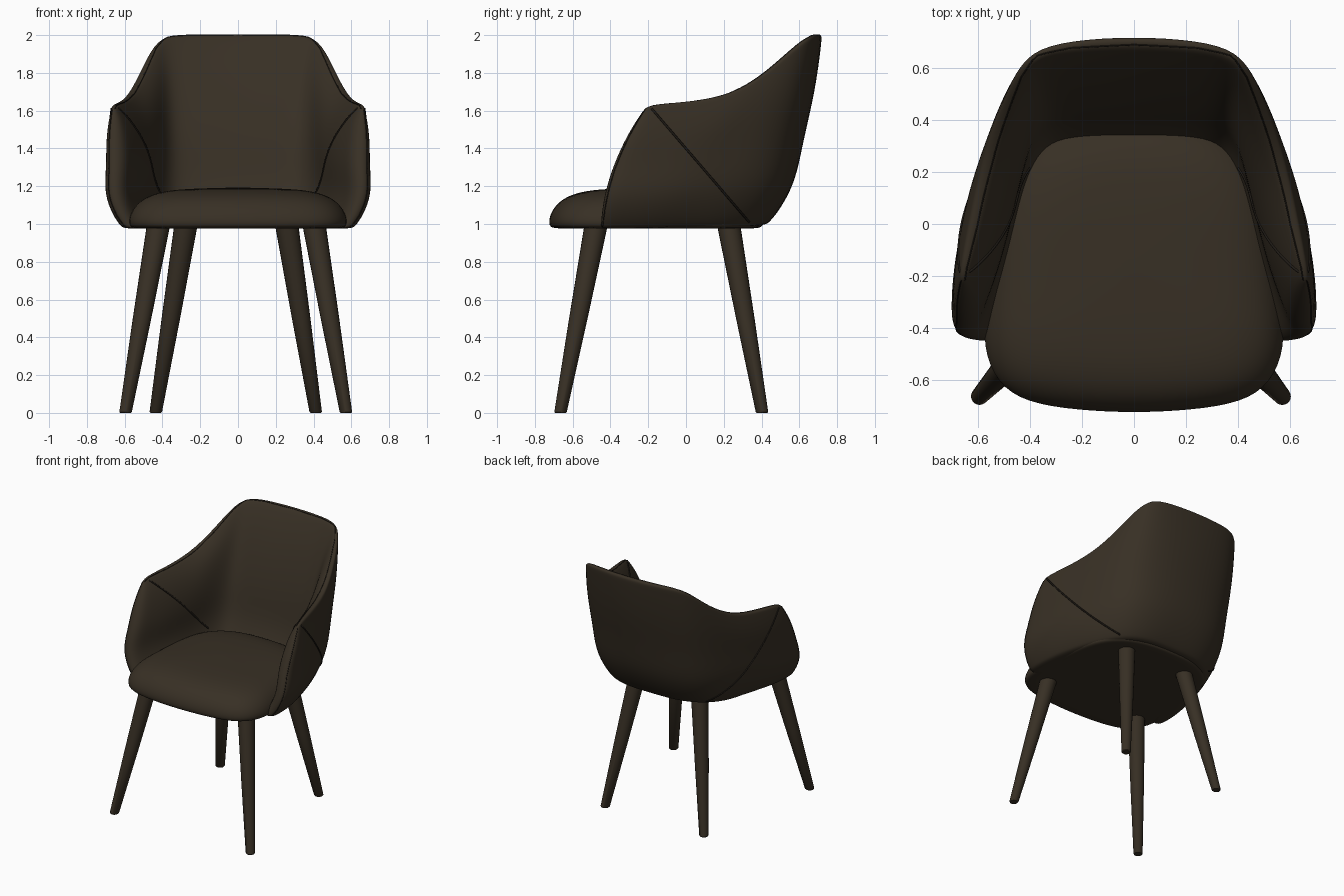
import bpy, bmesh, math
from mathutils import Vector
from mathutils.bvhtree import BVHTree

if "Cube" in bpy.data.objects:
    bpy.data.objects.remove(bpy.data.objects["Cube"])


def material(name, colour):
    m = bpy.data.materials.new(name)
    m.use_nodes = True
    m.diffuse_color = colour
    bsdf = m.node_tree.nodes["Principled BSDF"]
    bsdf.inputs["Base Color"].default_value = colour
    bsdf.inputs["Roughness"].default_value = 0.8
    return m


FABRIC = material("dark brown upholstery", (0.039, 0.029, 0.018, 1))
SEAM = material("dark seam", (0.014, 0.011, 0.008, 1))


def loft(name, rings, levels=0, close=True):
    """Skin closed rings of equal length and cap both ends."""
    bm = bmesh.new()
    rows = [[bm.verts.new(p) for p in ring] for ring in rings]
    n = len(rows[0])
    for a, b in zip(rows, rows[1:]):
        for i in range(n):
            j = (i + 1) % n
            bm.faces.new((a[i], a[j], b[j], b[i]))
    for row in (rows[0], rows[-1]):
        if close:
            bm.faces.new(row)
        else:
            # ladder of quads pairing the outer and inner halves of a section
            for i in range(n // 2 - 1):
                bm.faces.new((row[i], row[i + 1], row[n - 2 - i], row[n - 1 - i]))
    bmesh.ops.recalc_face_normals(bm, faces=bm.faces)
    mesh = bpy.data.meshes.new(name)
    bm.to_mesh(mesh)
    bm.free()
    mesh.materials.append(FABRIC)
    ob = bpy.data.objects.new(name, mesh)
    bpy.context.collection.objects.link(ob)
    if levels:
        sub = ob.modifiers.new("smooth", "SUBSURF")
        sub.levels = sub.render_levels = levels
    bpy.ops.object.select_all(action="DESELECT")
    ob.select_set(True)
    bpy.context.view_layer.objects.active = ob
    if levels:
        bpy.ops.object.shade_smooth()
    else:
        bpy.ops.object.shade_smooth_by_angle(angle=math.radians(40))
    return ob


def piping(name, points, radius):
    curve = bpy.data.curves.new(name, "CURVE")
    curve.dimensions = "3D"
    curve.bevel_depth = radius
    curve.bevel_resolution = 1
    spline = curve.splines.new("POLY")
    spline.points.add(len(points) - 1)
    for sp, p in zip(spline.points, points):
        sp.co = (*p, 1)
    curve.materials.append(SEAM)
    ob = bpy.data.objects.new(name, curve)
    bpy.context.collection.objects.link(ob)


# Shell: rim, middle and bottom point, and thickness factor, from back centre to arm front
STATIONS = [
    ((0, .725, 2.005), (0, .625, 1.43), (0, .42, .99), 1.05),
    ((.25, .71, 2.005), (.25, .605, 1.43), (.22, .42, .99), 1),
    ((.395, .67, 2.0), (.43, .535, 1.42), (.38, .35, .985), .82),
    ((.46, .575, 1.935), (.53, .39, 1.40), (.46, .23, .98), .82),
    ((.52, .43, 1.80), (.59, .23, 1.36), (.52, .10, .98), .9),
    ((.585, .24, 1.68), (.65, .06, 1.33), (.57, -.08, .98), 1),
    ((.635, .0, 1.645), (.685, -.12, 1.31), (.60, -.22, .975), .95),
    ((.668, -.17, 1.635), (.70, -.28, 1.30), (.61, -.36, .975), .75),
    ((.668, -.22, 1.61), (.695, -.395, 1.30), (.605, -.455, .975), .5),
]
flip = lambda p: (-p[0], p[1], p[2])
stations = [(flip(a), flip(b), flip(c), f) for a, b, c, f in STATIONS[:0:-1]] + STATIONS
STEPS = (0, .03, .12, .28, .5, .72, .9, .97, 1)


def outer(station, v):
    """Curve through the three points, with a fuller belly low down."""
    t, m, b = (Vector(p) for p in station[:3])
    p = t * (1 - v) * (1 - 2 * v) + m * 4 * v * (1 - v) + b * v * (2 * v - 1)
    belly = .6 * max(0, v - .5) * (1 - v)
    return p + Vector((m.x, m.y + .35, 0)).normalized() * belly


def thickness(v):
    return .035 + .19 * (1 - (1 - v) ** 5) - .06 * v


sections, inner_rim, front_edges = [], [], []
last = len(stations) - 1
for i, st in enumerate(stations):
    outs, ins = [], []
    for v in STEPS:
        p = outer(st, v)
        along = outer(stations[min(i + 1, last)], v) - outer(stations[max(i - 1, 0)], v)
        inward = Vector((along.y, -along.x, 0)).normalized()
        if inward.dot(Vector((0, -.1, 0)) - Vector((p.x, p.y, 0))) < 0:
            inward = -inward
        outs.append(p)
        ins.append(p + inward * thickness(v) * st[3])
    sections.append(outs + ins[::-1])
    inner_rim.append(ins[0])
    if i in (0, last):
        front_edges.append(outs)
shell = loft("backrest_and_arms", sections, levels=2, close=False)

# Seams laid on the shell surface
bpy.context.view_layer.update()
tree = BVHTree.FromObject(shell, bpy.context.evaluated_depsgraph_get())


def on_surface(points, n=6):
    dense = [a.lerp(b, k / n) for a, b in zip(points, points[1:]) for k in range(n)]
    return [tree.find_nearest(p)[0] for p in dense + [points[-1]]]


piping("rim_seam", on_surface(inner_rim), .003)
for side, edge, label in ((-1, front_edges[0], "right"), (1, front_edges[1], "left")):
    piping(label + "_arm_front_seam", on_surface(edge), .003)
    inside, outside = [], []
    for k in range(31):
        z = 1.61 - k * .02
        y = -.19 + (1.62 - z) * .86
        hit = tree.ray_cast(Vector((2 * side, y, z)), Vector((-side, 0, 0)))[0]
        if hit:
            outside.append(hit)
        hit = tree.ray_cast(Vector((0, y, z)), Vector((side, 0, 0)))[0]
        if hit and z > 1.14:
            inside.append(hit)
    piping(label + "_arm_panel_seam", inside[::-1] + outside, .006)

# Seat cushion: one plan outline, scaled ring by ring into a dome
half = [(0, -.73), (.22, -.72), (.42, -.69), (.53, -.615), (.585, -.48), (.575, -.3),
        (.56, -.1), (.54, .08), (.48, .25), (.34, .37), (.15, .41), (0, .41)]
outline = half + [(-x, y) for x, y in half[-2:0:-1]]
profile = [(.05, .975), (.6, .975), (.94, .975), (.99, .985), (1, 1.015), (.98, 1.06),
           (.92, 1.11), (.82, 1.15), (.65, 1.178), (.4, 1.188), (.05, 1.193)]
CENTRE_Y = -.15
loft("seat", [[(x * s, CENTRE_Y + (y - CENTRE_Y) * s, z) for x, y in outline]
              for s, z in profile], levels=2)

# Splayed tapered legs with level feet; the right pair stands slightly wider
for side, label, foot_out, top_out in ((-1, "right", .024, .01), (1, "left", 0, -.008)):
    for place, foot, top in (("front", (.572, -.665), (.41, -.475)),
                             ("back", (.412, .403), (.265, .225))):
        rings = []
        for t, r in ((0, .028), (.006, .033), (.5, .049), (1, .062)):
            cx = (foot[0] + foot_out) * (1 - t) + (top[0] + top_out) * t
            cy = foot[1] * (1 - t) + top[1] * t
            rings.append([(side * (cx + r * math.cos(a)), cy + r * math.sin(a), t)
                          for a in (math.tau * k / 20 for k in range(20))])
        loft(f"{label}_{place}_leg", rings)
